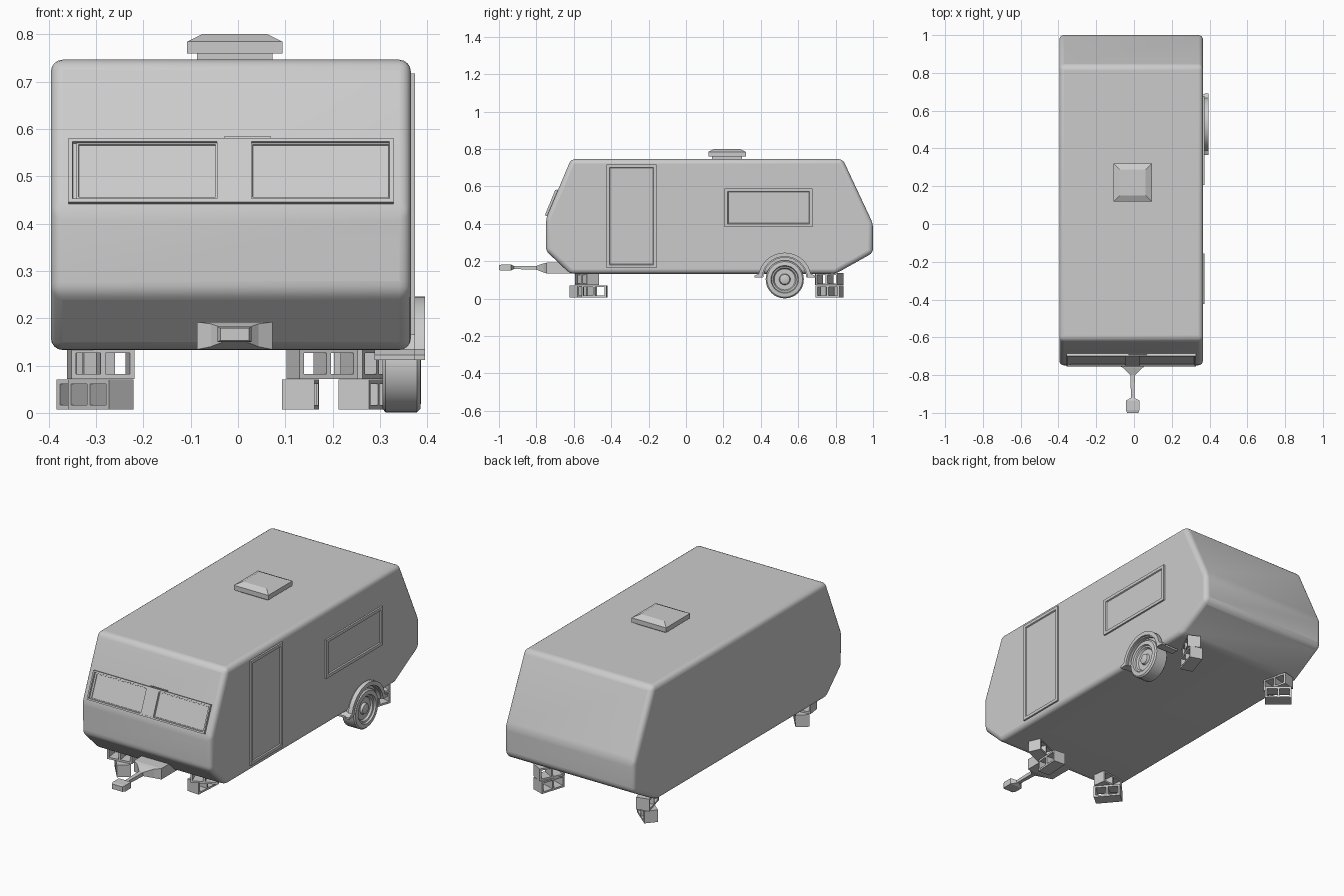
import bpy, bmesh
from math import sin, cos, pi, radians
from mathutils import Matrix, Vector

if "Cube" in bpy.data.objects:
    bpy.data.objects.remove(bpy.data.objects["Cube"])


def finish(name, bm, matrix=None, smooth=False, bevel=0):
    bmesh.ops.recalc_face_normals(bm, faces=bm.faces)
    mesh = bpy.data.meshes.new(name)
    bm.to_mesh(mesh)
    bm.free()
    ob = bpy.data.objects.new(name, mesh)
    bpy.context.collection.objects.link(ob)
    if matrix:
        ob.matrix_world = matrix
    if bevel:
        m = ob.modifiers.new("bevel", 'BEVEL')
        m.width, m.segments, m.limit_method = bevel, 4, 'ANGLE'
        m.angle_limit = radians(15)
    if smooth:
        bpy.context.view_layer.objects.active = ob
        ob.select_set(True)
        bpy.ops.object.shade_smooth_by_angle(angle=radians(35))
        ob.select_set(False)
    return ob


def loft(name, rings, **kw):
    """Skin a list of equal-length vertex rings and cap both ends."""
    bm = bmesh.new()
    rows = [[bm.verts.new(p) for p in r] for r in rings]
    n = len(rows[0])
    for a, b in zip(rows, rows[1:]):
        for i in range(n):
            bm.faces.new((a[i], a[(i + 1) % n], b[(i + 1) % n], b[i]))
    bm.faces.new(rows[0])
    bm.faces.new(rows[-1])
    return finish(name, bm, **kw)


def framed_panel(name, w, h, frame, out, recess, matrix):
    """Raised frame facing local -Y around a recessed panel."""
    def ring(y, inset):
        a, b = w / 2 - inset, h / 2 - inset
        return [(-a, y, -b), (a, y, -b), (a, y, b), (-a, y, b)]
    loft(name, [ring(0.01, 0), ring(-out, 0), ring(-out, frame),
                ring(recess - out, frame * 1.2)], matrix=matrix)


def boxes(name, parts, matrix):
    """Join boxes given as (centre, size)."""
    bm = bmesh.new()
    for c, s in parts:
        bmesh.ops.create_cube(bm, size=1, matrix=Matrix.Translation(c) @ Matrix.Diagonal((*s, 1)))
    return finish(name, bm, matrix)


CX = -0.015   # body centre line
SIDE = 0.365  # right wall

# body shell
profile = [(-0.62, 0.133), (-0.748, 0.255), (-0.748, 0.43), (-0.615, 0.746),
           (0.838, 0.746), (1.0, 0.40), (1.0, 0.245), (0.80, 0.133)]
loft("body", [[(x, y, z) for y, z in profile] for x in (CX - 0.38, CX + 0.38)],
     smooth=True, bevel=0.024)

# door and side window
turn = Matrix.Rotation(pi / 2, 4, 'Z')
for name, y, z, w, h in (("door", -0.291, 0.441, 0.267, 0.552),
                         ("side_window", 0.442, 0.486, 0.47, 0.204)):
    framed_panel(name, w, h, 0.016, 0.009, 0.006, Matrix.Translation((SIDE, y, z)) @ turn)

# sloping front window: surround, two panes, centre pillar, top tab
tilt = Matrix.Translation((CX, -0.714, 0.508)) @ Matrix.Rotation(-0.39, 4, 'X')
framed_panel("front_window_surround", 0.686, 0.146, 0.008, 0.014, 0.009, tilt)
boxes("front_window_pillar", [((0.007, -0.006, 0), (0.073, 0.014, 0.13))], tilt)
for s in (-1, 1):
    framed_panel("front_window_pane", 0.298, 0.128, 0.004, 0.008, 0.003,
                 tilt @ Matrix.Translation((0.007 + s * 0.184, 0, 0)))
boxes("front_window_tab", [((0.035, -0.002, 0.077), (0.1, 0.012, 0.004))], tilt)

# roof vent: base, lid and tapered cap
def square(r, z):
    return [(-0.007 + a * r, 0.22 + b * r, z) for a, b in ((-1, -1), (1, -1), (1, 1), (-1, 1))]
loft("roof_vent", [square(r, z) for r, z in
                   ((0.08, 0.735), (0.08, 0.759), (0.101, 0.759), (0.101, 0.784), (0.069, 0.8))])

# tow hitch: mount, flare, bar, coupler
hitch = [(-0.60, 0.08, 0.134, 0.192), (-0.745, 0.08, 0.134, 0.192), (-0.762, 0.05, 0.14, 0.188),
         (-0.80, 0.012, 0.155, 0.175), (-0.92, 0.009, 0.158, 0.174), (-0.935, 0.036, 0.15, 0.182),
         (-0.985, 0.036, 0.15, 0.182), (-1.0, 0.03, 0.153, 0.179)]
loft("tow_hitch", [[(-0.007 + sx * w, y, z) for sx, z in ((-1, z0), (1, z0), (1, z1), (-1, z1))]
                   for y, w, z0, z1 in hitch])

# wheel: tyre, rim and hub turned around the axle
WY, WZ = 0.528, 0.103
turned = [(0.305, 0.06), (0.305, 0.094), (0.312, 0.102), (0.378, 0.102), (0.385, 0.095),
          (0.387, 0.074), (0.378, 0.070), (0.376, 0.062), (0.366, 0.056), (0.366, 0.03),
          (0.378, 0.026), (0.382, 0.012)]
loft("wheel", [[(x, WY + r * cos(i * pi / 16), WZ + r * sin(i * pi / 16)) for i in range(32)]
               for x, r in turned], smooth=True)

# wheel arch with flared feet, and its outer lip
def arch(name, r0, r1, x0, x1, foot):
    arc = [radians(5 + 170 * i / 16) for i in range(17)]
    outer = [(WY + r1 * cos(a), WZ + r1 * sin(a)) for a in arc if 0.4 < a < pi - 0.4]
    outer = [(WY + foot, 0.112), (WY + foot, 0.122), (WY + r1 * 0.97, 0.134)] + outer + \
            [(WY - r1 * 0.97, 0.134), (WY - foot, 0.122), (WY - foot, 0.112)]
    inner = [(WY + r0 * cos(a), WZ + r0 * sin(a)) for a in reversed(arc)]
    loft(name, [[(x, y, z) for y, z in outer + inner] for x in (x0, x1)], smooth=True)
arch("wheel_arch", 0.116, 0.136, 0.288, 0.384, 0.157)
arch("wheel_arch_lip", 0.122, 0.143, 0.372, 0.395, 0.163)

# hollow support blocks, two stacked and turned under each corner
def block(name, x, y, z, angle):
    L, D, H, t = 0.135, 0.068, 0.064, 0.01
    parts = [((0, 0, s * (H - t) / 2), (L, D, t)) for s in (-1, 1)]
    parts += [((s * (L - t) / 2, 0, 0), (t, D, H - t)) for s in (-1, 0, 1)]
    boxes(name, parts, Matrix.Translation((x, y, z)) @ Matrix.Rotation(radians(angle), 4, 'Z'))

for name, x, y, low, high in (("front_left", -0.29, -0.55, -50, 8),
                              ("front_right", 0.132, -0.49, 86, 88),
                              ("rear_right", 0.265, 0.767, 72, 62),
                              ("rear_left", -0.31, 0.765, -40, -75)):
    if name == "front_right":
        block(name + "_block_high", 0.178, -0.525, 0.104, 24)
    else:
        block(name + "_block_high", x, y, 0.104, high)
    block(name + "_block_low", x, y, 0.039, low)
